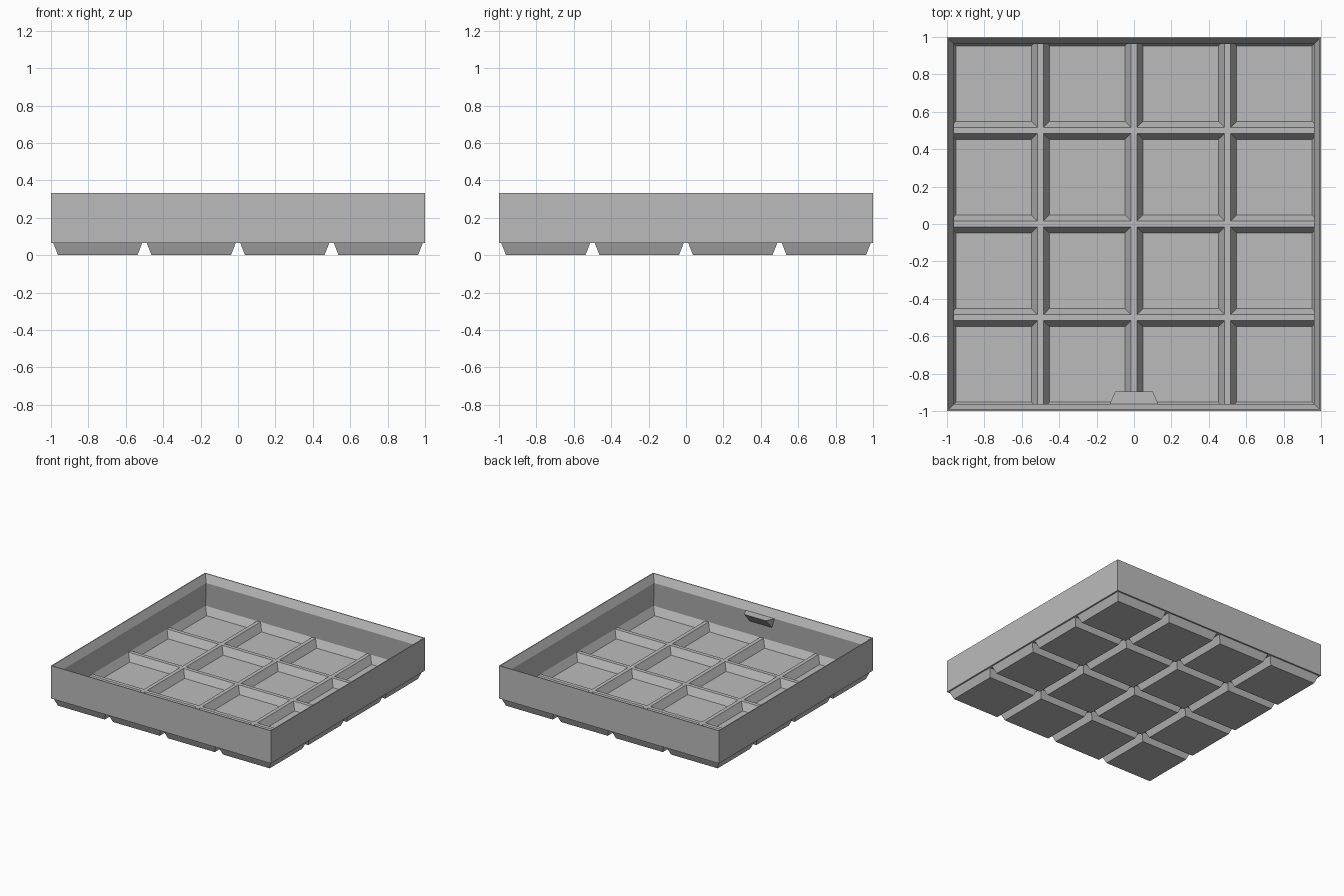
import bpy, bmesh

cube = bpy.data.objects.get("Cube")
if cube:
    bpy.data.objects.remove(cube, do_unlink=True)

# Main dimensions
PITCH, COUNT = 0.5, 4
HEIGHT, BASE_Z, RIB_Z, FLOOR_Z = 0.333, 0.064, 0.072, 0.012
LIP_Z, LIP, WALL = 0.272, 0.963, 0.984
CENTRES = [(i - (COUNT - 1) / 2) * PITCH for i in range(COUNT)]

grey = bpy.data.materials.new("plain_grey")
grey.use_nodes = True
colour = (0.5, 0.5, 0.5, 1)
grey.diffuse_color = colour
grey.node_tree.nodes["Principled BSDF"].inputs["Base Color"].default_value = colour


def finish(name, bm):
    bmesh.ops.remove_doubles(bm, verts=bm.verts, dist=0.0001)
    mesh = bpy.data.meshes.new(name)
    bm.to_mesh(mesh)
    bm.free()
    mesh.materials.append(grey)
    obj = bpy.data.objects.new(name, mesh)
    bpy.context.collection.objects.link(obj)
    return obj


def square_loft(bm, x, y, profile):
    """Join square rings given as (half width, height); return the rings."""
    rings = []
    for half, z in profile:
        rings.append([bm.verts.new((x + sx * half, y + sy * half, z))
                      for sx, sy in ((-1, -1), (1, -1), (1, 1), (-1, 1))])
    for a, b in zip(rings, rings[1:]):
        for i in range(4):
            j = (i + 1) % 4
            bm.faces.new((a[i], a[j], b[j], b[i]))
    return rings


def lattice(bm, z, opening, outer, up):
    """Flat square sheet with one square hole per cell."""
    lines = [-outer] + [c + s * opening for c in CENTRES for s in (-1, 1)] + [outer]
    for i, (x0, x1) in enumerate(zip(lines, lines[1:])):
        for j, (y0, y1) in enumerate(zip(lines, lines[1:])):
            if (i % 2 and j % 2) or x1 - x0 < 0.0001 or y1 - y0 < 0.0001:
                continue
            corners = [(x0, y0), (x1, y0), (x1, y1), (x0, y1)]
            if not up:
                corners.reverse()
            bm.faces.new([bm.verts.new((x, y, z)) for x, y in corners])


# Outer wall with the sloped stacking lip
bm = bmesh.new()
square_loft(bm, 0, 0, [(1, BASE_Z), (1, HEIGHT), (0.993, HEIGHT),
                       (LIP, LIP_Z), (WALL, RIB_Z)])
finish("outer_wall", bm)

# Tapered feet under the tray
bm = bmesh.new()
lattice(bm, BASE_Z, 0.2375, 1, False)
for x in CENTRES:
    for y in CENTRES:
        rings = square_loft(bm, x, y, [(0.2125, 0), (0.2375, BASE_Z)])
        bm.faces.new(rings[0][::-1])
finish("feet", bm)

# Sunken pockets and the ribs between them
bm = bmesh.new()
lattice(bm, RIB_Z, 0.234, WALL, True)
for x in CENTRES:
    for y in CENTRES:
        rings = square_loft(bm, x, y, [(0.234, RIB_Z), (0.201, FLOOR_Z)])
        bm.faces.new(rings[-1])
finish("pocket_floor", bm)

# Small label tab on the inside of the front wall
bm = bmesh.new()
for side in (-1, 1):
    for x, y, z in ((0.13, -LIP, LIP_Z), (0.1, -0.895, LIP_Z), (0.1, -0.974, 0.185)):
        bm.verts.new((side * x, y, z))
bmesh.ops.convex_hull(bm, input=bm.verts)
bmesh.ops.dissolve_limit(bm, angle_limit=0.02, verts=bm.verts, edges=bm.edges)
bmesh.ops.recalc_face_normals(bm, faces=bm.faces)
finish("label_tab", bm)
